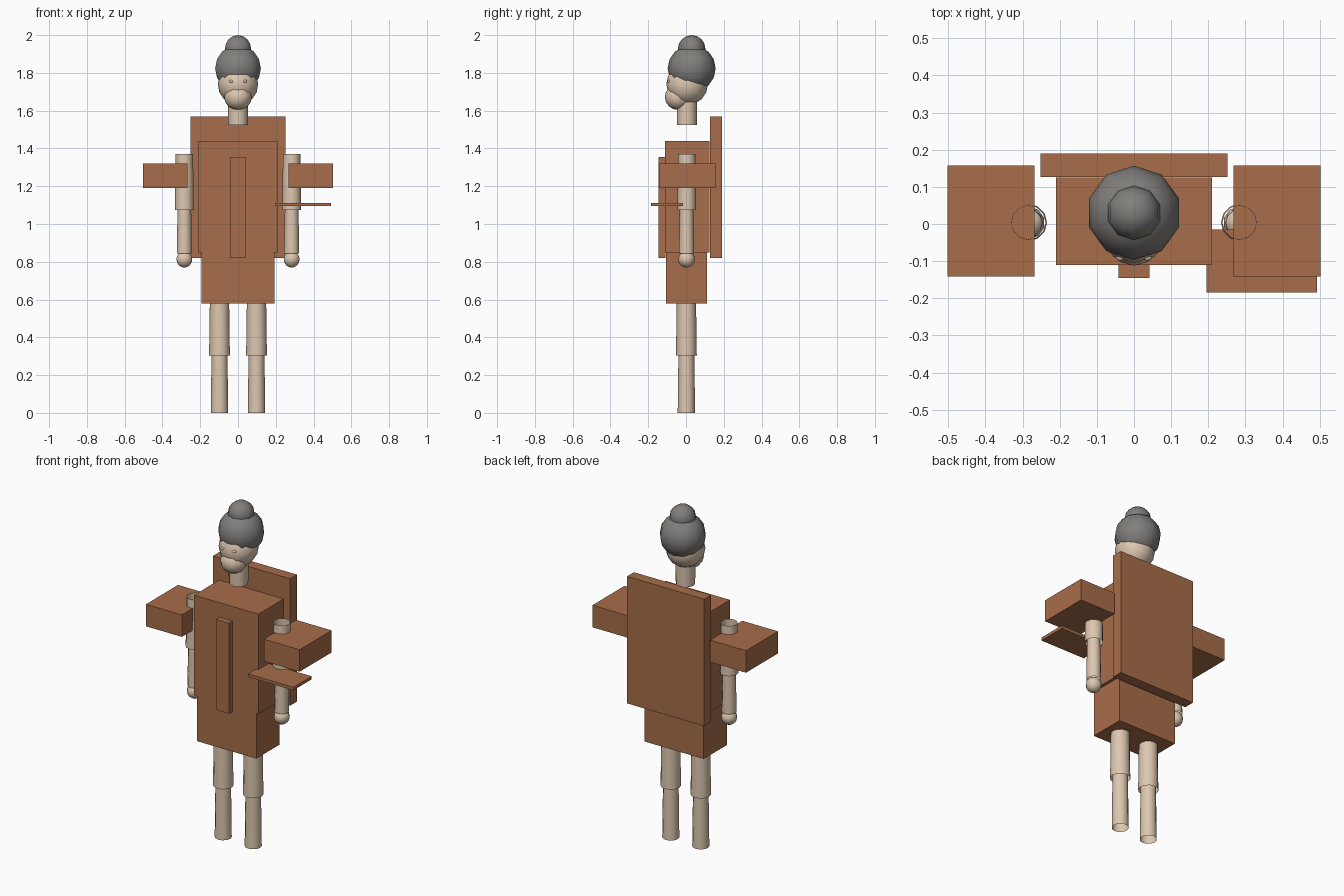
import bpy
import bmesh
from mathutils import Matrix, Vector

cube = bpy.data.objects.get("Cube")
if cube:
    bpy.data.objects.remove(cube, do_unlink=True)


def material(name, rgb):
    m = bpy.data.materials.new(name)
    m.use_nodes = True
    m.diffuse_color = (*rgb, 1)
    m.node_tree.nodes["Principled BSDF"].inputs["Base Color"].default_value = (*rgb, 1)
    return m


BROWN = material("brown cloth", (0.39, 0.155, 0.068))
SKIN = material("pale skin", (0.72, 0.57, 0.43))
GREY = material("grey hair", (0.22, 0.21, 0.20))


def finish(name, bm, mat, smooth):
    bmesh.ops.recalc_face_normals(bm, faces=bm.faces)
    mesh = bpy.data.meshes.new(name)
    bm.to_mesh(mesh)
    bm.free()
    mesh.materials.append(mat)
    for p in mesh.polygons:
        p.use_smooth = smooth
    obj = bpy.data.objects.new(name, mesh)
    bpy.context.collection.objects.link(obj)
    return obj


def box(name, x, y, z):
    """Box given by its (min, max) range on each axis."""
    bm = bmesh.new()
    spans = (x, y, z)
    size = Matrix.Diagonal([b - a for a, b in spans] + [1])
    centre = Matrix.Translation([(a + b) / 2 for a, b in spans])
    bmesh.ops.create_cube(bm, size=1, matrix=centre @ size)
    return finish(name, bm, BROWN, False)


def tube(name, x, y, z0, z1, r0, r1):
    """Open-ended tapered tube from z0 up to z1."""
    bm = bmesh.new()
    bmesh.ops.create_cone(bm, cap_ends=False, segments=12, radius1=r0, radius2=r1,
                          depth=z1 - z0,
                          matrix=Matrix.Translation((x, y, (z0 + z1) / 2)))
    return finish(name, bm, SKIN, True)


def ball(name, centre, radii, mat, segments=10, rings=8):
    bm = bmesh.new()
    bmesh.ops.create_uvsphere(
        bm, u_segments=segments, v_segments=rings, radius=1,
        matrix=Matrix.Translation(Vector(centre)) @ Matrix.Diagonal((*radii, 1)))
    return finish(name, bm, mat, True)


# Robe: body, hanging back panel, front sash and skirt
box("robe_body", (-0.21, 0.21), (-0.11, 0.125), (0.85, 1.44))
box("back_panel", (-0.252, 0.252), (0.126, 0.19), (0.82, 1.57))
box("front_sash", (-0.042, 0.042), (-0.145, -0.109), (0.82, 1.355))
box("skirt", (-0.193, 0.193), (-0.105, 0.11), (0.58, 0.85))

# Thin tray by the left arm
box("tray", (0.195, 0.492), (-0.185, -0.015), (1.094, 1.112))

# Limbs and wide sleeves on both sides
for side, s in (("left", 1), ("right", -1)):
    box(side + "_sleeve", sorted((s * 0.268, s * 0.502)), (-0.142, 0.157), (1.19, 1.32))
    ax = s * 0.284
    tube(side + "_upper_arm", ax, 0.004, 1.075, 1.37, 0.05, 0.046)
    tube(side + "_forearm", ax, 0.003, 0.845, 1.09, 0.040, 0.036)
    ball(side + "_hand", (ax, 0.003, 0.813), (0.044, 0.044, 0.044), SKIN)
    tube(side + "_thigh", s * 0.098, 0.002, 0.305, 0.60, 0.055, 0.051)
    tube(side + "_shin", s * 0.098, 0.002, 0.0, 0.32, 0.046, 0.042)
    ball(side + "_eye", (s * 0.037, -0.088, 1.755), (0.012, 0.012, 0.008), SKIN, 8, 6)

# Head, neck and hair
tube("neck", 0, 0.005, 1.525, 1.645, 0.052, 0.054)
ball("head", (0, 0.006, 1.74), (0.107, 0.11, 0.11), SKIN, 12, 8)
ball("beard_chin", (0, -0.042, 1.672), (0.073, 0.07, 0.068), SKIN, 12, 8)
ball("hair", (0, 0.03, 1.823), (0.127, 0.127, 0.125), GREY)
ball("hair_bun", (0, 0.03, 1.927), (0.073, 0.073, 0.073), GREY)
